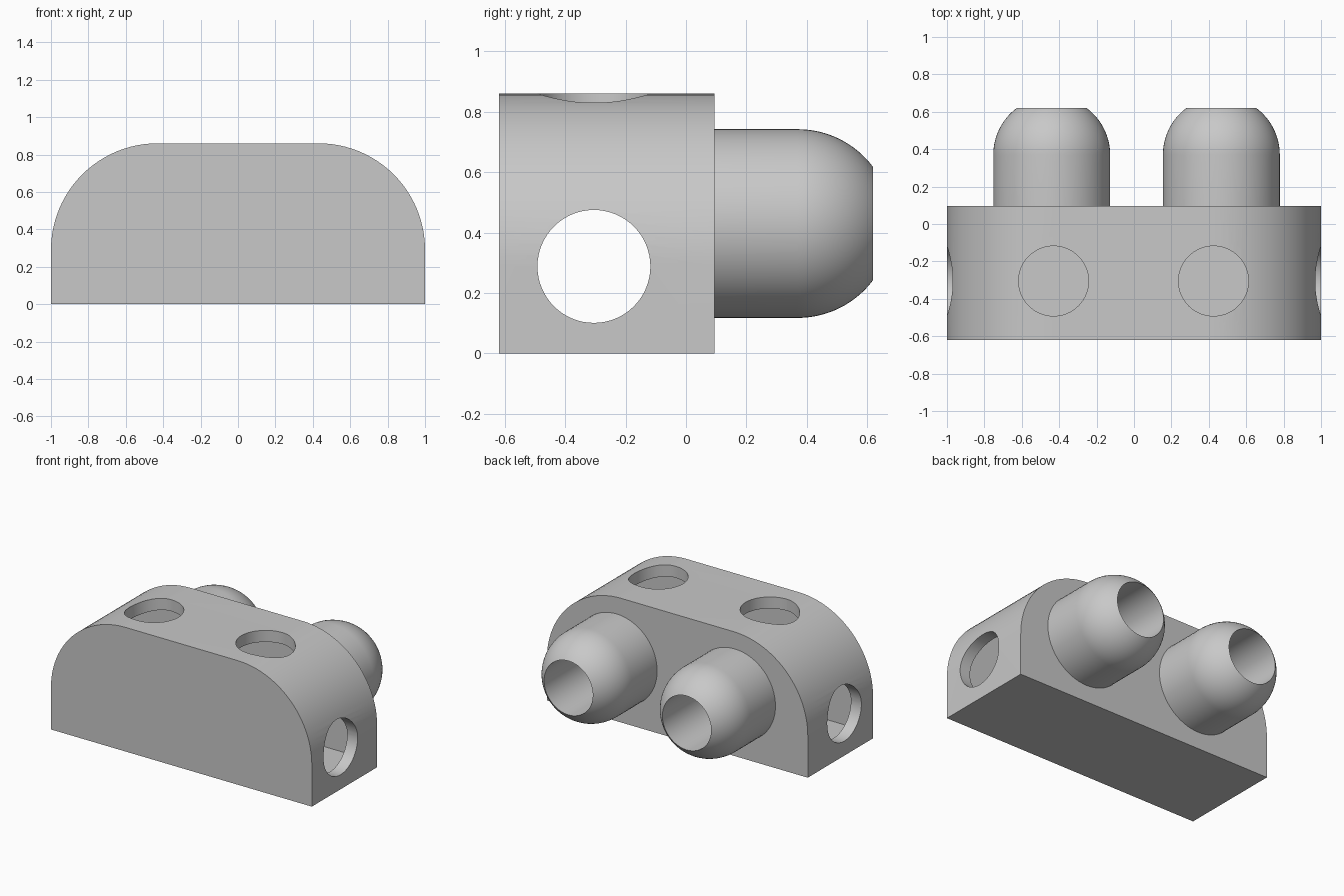
import bpy, bmesh, math
from mathutils import Matrix, Vector

cube = bpy.data.objects.get("Cube")
if cube:
    bpy.data.objects.remove(cube, do_unlink=True)

FRONT, BACK, END = -0.62, 0.095, 0.62      # y of front face, back face, nozzle tips
HEIGHT, ROUND, WALL = 0.86, 0.57, 0.08
BORE, TUBE = 0.187, 0.3125                 # hole radius, nozzle outer radius
HOLE_Y, SIDE_Z, TUBE_Z = -0.305, 0.288, 0.43

grey = bpy.data.materials.new("plain grey")
grey.use_nodes = True
colour = (0.58, 0.58, 0.58, 1)
grey.diffuse_color = colour
grey.node_tree.nodes["Principled BSDF"].inputs["Base Color"].default_value = colour


def make(name, bm):
    bmesh.ops.recalc_face_normals(bm, faces=bm.faces)
    mesh = bpy.data.meshes.new(name)
    bm.to_mesh(mesh)
    bm.free()
    mesh.materials.append(grey)
    obj = bpy.data.objects.new(name, mesh)
    bpy.context.collection.objects.link(obj)
    return obj


def select(obj):
    bpy.ops.object.select_all(action='DESELECT')
    obj.select_set(True)
    bpy.context.view_layer.objects.active = obj


def smooth(obj):
    select(obj)
    bpy.ops.object.shade_smooth_by_angle(angle=math.radians(30))


def arch(name, inset):
    """Block with two rounded top corners, shrunk on all sides by inset."""
    r, cx, cz = ROUND - inset, 1 - ROUND, HEIGHT - ROUND
    pts = [(1 - inset, inset)]
    for side in (1, -1):
        for i in range(25):
            a = math.radians(90) * i / 24
            a = a if side > 0 else math.pi / 2 + a
            pts.append((side * cx + r * math.cos(a), cz + r * math.sin(a)))
    pts.append((inset - 1, inset))
    bm = bmesh.new()
    face = bm.faces.new([bm.verts.new((x, FRONT + inset, z)) for x, z in pts])
    out = bmesh.ops.extrude_face_region(bm, geom=[face])
    moved = [g for g in out["geom"] if isinstance(g, bmesh.types.BMVert)]
    bmesh.ops.translate(bm, verts=moved, vec=(0, BACK - FRONT - 2 * inset, 0))
    return make(name, bm)


def rod(name, start, end):
    """Round cutter between two points."""
    a, b = Vector(start), Vector(end)
    turn = (b - a).to_track_quat('Z', 'Y').to_matrix().to_4x4()
    bm = bmesh.new()
    bmesh.ops.create_cone(bm, cap_ends=True, segments=64, radius1=BORE, radius2=BORE,
                          depth=(b - a).length, matrix=Matrix.Translation((a + b) / 2) @ turn)
    return make(name, bm)


def cut(target, cutter):
    select(target)
    mod = target.modifiers.new("cut", 'BOOLEAN')
    mod.operation, mod.solver, mod.object = 'DIFFERENCE', 'EXACT', cutter
    bpy.ops.object.modifier_apply(modifier=mod.name)
    bpy.data.objects.remove(cutter, do_unlink=True)


# Hollow body with side, top and back openings
body = arch("hollow_body", 0)
cut(body, arch("cavity_cutter", WALL))
cut(body, rod("side_hole_cutter", (-1.2, HOLE_Y, SIDE_Z), (1.2, HOLE_Y, SIDE_Z)))
for x in (-0.43, 0.425):
    cut(body, rod("top_hole_cutter", (x, HOLE_Y, 0.5), (x, HOLE_Y, 1)))
NOZZLES = {"right_nozzle": -0.44, "left_nozzle": 0.467}
for x in NOZZLES.values():
    cut(body, rod("back_hole_cutter", (x, -0.1, TUBE_Z), (x, 0.3, TUBE_Z)))
smooth(body)

# Domed nozzles with a straight bore
dome_y = END - math.sqrt(TUBE ** 2 - BORE ** 2)
stop = math.acos(BORE / TUBE)
outline = [(TUBE, BACK)]
outline += [(TUBE * math.cos(stop * i / 16), dome_y + TUBE * math.sin(stop * i / 16))
            for i in range(17)]
outline.append((BORE, BACK))
for name, x in NOZZLES.items():
    bm = bmesh.new()
    verts = [bm.verts.new((x + r, y, TUBE_Z)) for r, y in outline]
    edges = [bm.edges.new(pair) for pair in zip(verts, verts[1:])]
    bmesh.ops.spin(bm, geom=verts + edges, cent=(x, 0, TUBE_Z), axis=(0, 1, 0),
                   angle=math.tau, steps=64, use_duplicate=False)
    bmesh.ops.remove_doubles(bm, verts=bm.verts, dist=0.0005)
    # close the hidden base ring so the normals face outward
    bmesh.ops.bridge_loops(bm, edges=[e for e in bm.edges if e.is_boundary])
    smooth(make(name, bm))
